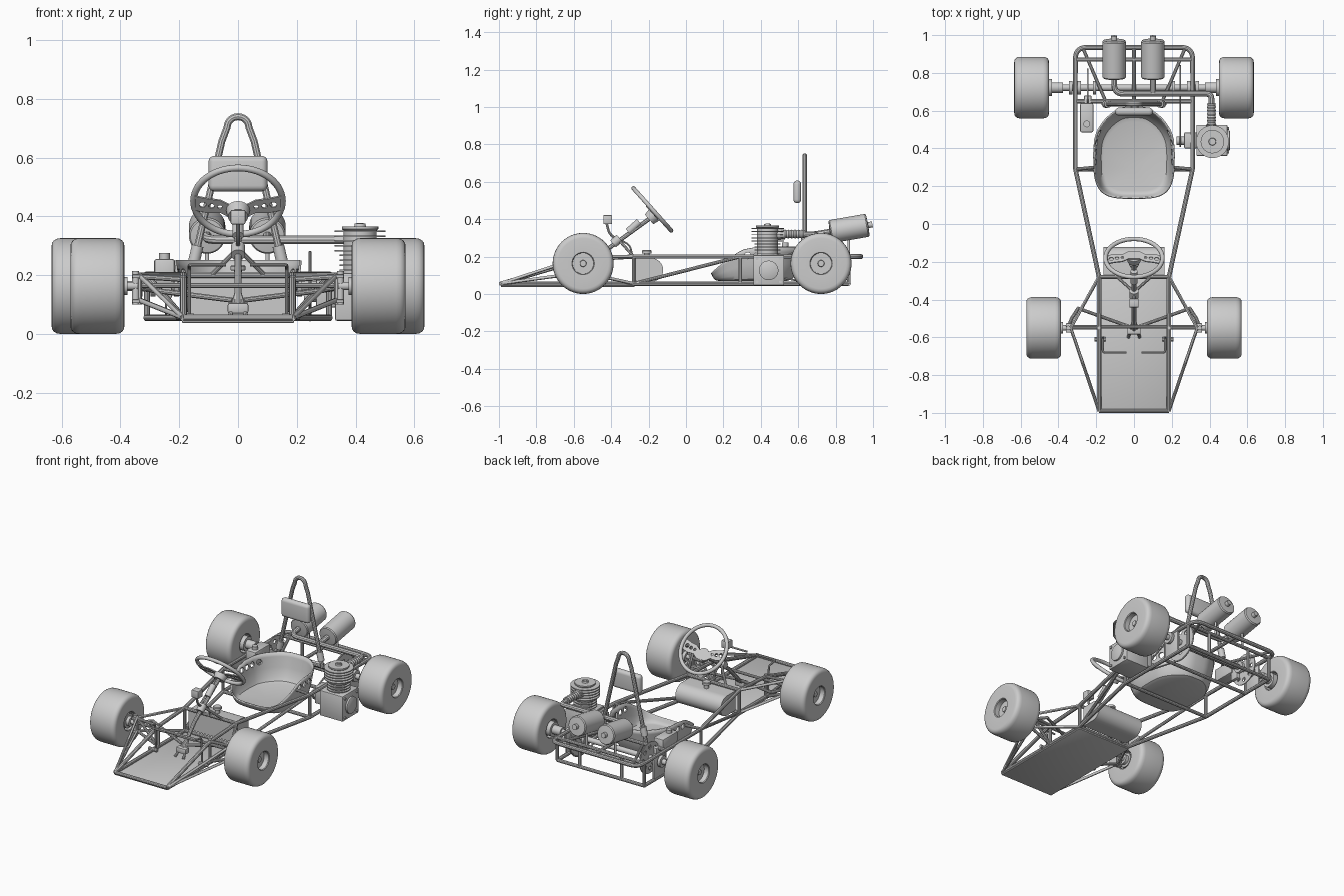
import bpy, bmesh
from math import sin, cos, pi, radians, atan2
from mathutils import Vector as V

if "Cube" in bpy.data.objects:
    bpy.data.objects.remove(bpy.data.objects["Cube"])


def finish(o, smooth=True):
    bpy.ops.object.select_all(action='DESELECT')
    o.select_set(True)
    bpy.context.view_layer.objects.active = o
    if o.type == 'CURVE':
        bpy.ops.object.convert(target='MESH')
        o = bpy.context.view_layer.objects.active
    if smooth:
        bpy.ops.object.shade_smooth_by_angle(angle=radians(35))
    return o


def mesh_obj(name, bm):
    bmesh.ops.recalc_face_normals(bm, faces=bm.faces)
    me = bpy.data.meshes.new(name)
    bm.to_mesh(me)
    bm.free()
    o = bpy.data.objects.new(name, me)
    bpy.context.collection.objects.link(o)
    return o


def flip(p):
    return [(-x, y, z) for x, y, z in p]


def rounded(pts, rad):
    pts = [V(p) for p in pts]
    out = [pts[0]]
    for a, b, c in zip(pts, pts[1:], pts[2:]):
        d = min(rad, (a - b).length * .49, (c - b).length * .49)
        p, q = b + (a - b).normalized() * d, b + (c - b).normalized() * d
        out += [p.lerp(b, t / 6).lerp(b.lerp(q, t / 6), t / 6) for t in range(7)]
    return out + [pts[-1]]


def tubes(name, paths, r, mirror=False, rad=0.0, cyclic=False):
    cu = bpy.data.curves.new(name, 'CURVE')
    cu.dimensions, cu.bevel_depth, cu.bevel_resolution, cu.use_fill_caps = '3D', r, 3, True
    for p in list(paths) + ([flip(q) for q in paths] if mirror else []):
        p = rounded(p, rad) if rad else p
        s = cu.splines.new('POLY')
        s.points.add(len(p) - 1)
        s.use_cyclic_u = cyclic
        for pt, co in zip(s.points, p):
            pt.co = (*co, 1)
    o = bpy.data.objects.new(name, cu)
    bpy.context.collection.objects.link(o)
    return finish(o)


def circle(x, y, r, n=24):
    return [(x + r * cos(2 * pi * i / n), y + r * sin(2 * pi * i / n)) for i in range(n)]


def plate(name, loops, thick, loc, rot):
    cu = bpy.data.curves.new(name, 'CURVE')
    cu.dimensions, cu.fill_mode, cu.extrude = '2D', 'BOTH', thick / 2
    for p in loops:
        s = cu.splines.new('POLY')
        s.points.add(len(p) - 1)
        s.use_cyclic_u = True
        for pt, co in zip(s.points, p):
            pt.co = (co[0], co[1], 0, 1)
    o = bpy.data.objects.new(name, cu)
    o.location, o.rotation_euler = loc, rot
    bpy.context.collection.objects.link(o)
    return finish(o)


def lathe(name, prof, loc, axis, n=40):
    bm = bmesh.new()
    rings = [[bm.verts.new((max(r, 1e-4) * cos(2 * pi * i / n), max(r, 1e-4) * sin(2 * pi * i / n), h))
              for i in range(n)] for r, h in prof]
    for a, b in zip(rings, rings[1:]):
        for i in range(n):
            bm.faces.new((a[i], a[(i + 1) % n], b[(i + 1) % n], b[i]))
    bm.faces.new(rings[0])
    bm.faces.new(rings[-1])
    o = mesh_obj(name, bm)
    o.location = loc
    o.rotation_euler = V(axis).to_track_quat('Z', 'Y').to_euler()
    return finish(o)


def cyl(name, a, b, r, n=24):
    d = V(b) - V(a)
    return lathe(name, [(r, 0), (r, d.length)], a, d, n)


def box(name, x0, x1, y0, y1, z0, z1, bev=.004, seg=2):
    bm = bmesh.new()
    bmesh.ops.create_cube(bm, size=1)
    for v in bm.verts:
        v.co = ((x0 + x1) / 2 + v.co.x * (x1 - x0), (y0 + y1) / 2 + v.co.y * (y1 - y0),
                (z0 + z1) / 2 + v.co.z * (z1 - z0))
    bmesh.ops.bevel(bm, geom=bm.edges[:], offset=bev, segments=seg, affect='EDGES', profile=.5)
    return finish(mesh_obj(name, bm))


# wheels with recessed hubs
half = [(.155, .084), (.147, .09), (.135, .092), (.06, .09), (.056, .086), (.056, .055), (.018, .055), (.016, .065), (0, .065)]
tyre = [(r, -h) for r, h in half[::-1]] + [(.161, -.074), (.163, -.06), (.163, .06), (.161, .074)] + half
for s, side in ((-1, 'left'), (1, 'right')):
    lathe(f'front_{side}_wheel', tyre, (s * .478, -.55, .163), (s, 0, 0), 56)
    lathe(f'rear_{side}_wheel', tyre, (s * .542, .722, .163), (s, 0, 0), 56)
    # spindles, kingpins and hubs
    cyl(f'{side}_spindle', (s * .34, -.55, .163), (s * .44, -.55, .163), .014)
    lathe(f'front_{side}_hub', [(.03, 0), (.03, .02), (.045, .02), (.045, .05)], (s * .375, -.55, .163), (s, 0, 0))
    cyl(f'{side}_kingpin', (s * .348, -.55, .1), (s * .348, -.55, .215), .012)
    box(f'{side}_kingpin_bracket', s * .345 - .015, s * .345 + .015, -.575, -.525, .19, .202)
    box(f'{side}_kingpin_lower_bracket', s * .345 - .015, s * .345 + .015, -.575, -.525, .105, .117)
    lathe(f'rear_{side}_hub', [(.028, 0), (.028, .06), (.045, .06), (.045, .12)], (s * .375, .722, .163), (s, 0, 0))
    # axle bearing carriers and collars
    box(f'{side}_bearing_plate', s * .312 - .006, s * .312 + .006, .665, .78, .06, .2)
    for k, x in enumerate((.20, .28, .325)):
        cyl(f'{side}_axle_collar_{k}', (s * x, .722, .163), (s * (x + .018), .722, .163), .036)
cyl('rear_axle', (-.5, .722, .163), (.5, .722, .163), .017)

# chassis tubes
F, LO, UP = -.99, .055, .2
tubes('lower_rails', [[(.185, F, LO), (.185, -.28, LO), (.31, .29, LO), (.31, .87, LO)]], .012, True)
tubes('upper_rails', [[(.185, F, LO), (.185, -.55, .185), (.185, -.28, UP), (.31, .29, UP), (.31, .87, UP)]], .012, True)
tubes('rear_bumper', [[(-.31, .8, UP), (-.31, .935, UP), (.31, .935, UP), (.31, .8, UP)]], .013, rad=.06)
tubes('front_outriggers', [[(.185, F, LO), (.335, -.55, UP), (.185, -.28, UP)],
                           [(.185, F, LO), (.335, -.55, .115), (.185, -.28, LO)],
                           [(.185, -.55, .185), (.335, -.55, .195)], [(.185, -.55, LO), (.335, -.55, .115)],
                           [(.335, -.55, .1), (.335, -.55, .205)], [(.185, -.55, LO), (.335, -.55, UP)]], .009, True)
tubes('posts', [[(x, y, LO), (x, y, UP)] for x, y in ((.185, -.28), (.185, -.55), (.31, .29), (.31, .66), (.31, .87), (.15, .87))]
      + [[(.185, -.28, LO), (.31, .29, UP)]], .010, True)
tubes('crossbars', [[(-x, y, z), (x, y, z)] for x, y, z in
                    ((.185, F, LO), (.185, -.28, LO), (.185, -.28, UP), (.31, .29, LO), (.31, .65, LO),
                     (.31, .65, UP), (.31, .87, LO), (.31, .87, UP))] + [[(0, .64, UP), (0, .93, UP)]], .011)
tubes('rear_braces', [[(.15, .65, UP), (.27, .93, UP)], [(.31, .29, UP), (.205, .3, UP)]], .009, True)
box('floor_pan', -.19, .19, F, -.275, .038, .047, .002)

# seat tub
def rim(y):
    pts = [(.12, .10), (.2, .17), (.3, .235), (.37, .25), (.7, .25)]
    for (a, za), (b, zb) in zip(pts, pts[1:]):
        if y <= b:
            return za + (zb - za) * (y - a) / (b - a)


bm, n, prev = bmesh.new(), 64, None
sg = lambda v: (abs(v) ** .55) * (1 if v > 0 else -1)
for s, f in ((.02, 0), (.75, 0), (.83, .05), (.89, .2), (.94, .5), (.98, .85), (1, 1)):
    ring = []
    for i in range(n):
        a = 2 * pi * i / n
        x, y = .216 * sg(cos(a)), .378 + .245 * sg(sin(a))
        x *= 1 - .42 * max(0, (y - .4) / .22) ** 2
        ring.append(bm.verts.new((x * s, .3 + (y - .3) * s, .07 + f * (rim(y) - .07))))
    if prev:
        for i in range(n):
            bm.faces.new((prev[i], prev[(i + 1) % n], ring[(i + 1) % n], ring[i]))
    else:
        bm.faces.new(ring)
    prev = ring
seat = mesh_obj('seat', bm)
seat.modifiers.new('shell', 'SOLIDIFY').thickness = .008
bm = bmesh.new()
for k in range(4):
    vs = [[bm.verts.new((x, .33 + .05 * k + cy, .205 + cz)) for cy, cz in circle(0, 0, .017)] for x in (-.3, .3)]
    for i in range(24):
        bm.faces.new((vs[0][i], vs[0][(i + 1) % 24], vs[1][(i + 1) % 24], vs[1][i]))
    bm.faces.new(vs[0])
    bm.faces.new(vs[1])
cutter = mesh_obj('seat_hole_cutter', bm)
cutter.hide_render = True
cutter.hide_set(True)
m = seat.modifiers.new('holes', 'BOOLEAN')
m.object, m.operation = cutter, 'DIFFERENCE'
finish(seat)
bpy.ops.object.modifier_apply(modifier='shell')
bpy.ops.object.modifier_apply(modifier='holes')
bpy.data.objects.remove(cutter)

# roll hoop and headrest
arc = [(.037 * cos(a), .635, .703 + .036 * sin(a)) for a in [pi * i / 12 for i in range(13)]]
tubes('roll_hoop', [[(.16, .635, .2), (.055, .635, .655)] + arc + [(-.055, .635, .655), (-.16, .635, .2)]], .0125)
for s in (-1, 1):
    cyl('roll_hoop_clamp', (s * .15, .635, .245), (s * .137, .635, .3), .02)
box('headrest', -.1, .1, .574, .616, .485, .606, .02, 5)

# fuel tank with rounded back, and filler cap
bm = bmesh.new()
prof = [(-.272, .065), (-.272, .192)] + [(-.187 + .065 * cos(a), .1285 + .0635 * sin(a))
                                         for a in [pi / 2 - pi * i / 16 for i in range(17)]]
bm.faces.new([bm.verts.new((-.162, y, z)) for y, z in prof])
g = bmesh.ops.extrude_face_region(bm, geom=bm.faces[:])
bmesh.ops.translate(bm, vec=(.324, 0, 0), verts=[e for e in g['geom'] if isinstance(e, bmesh.types.BMVert)])
finish(mesh_obj('fuel_tank', bm))
lathe('filler_cap', [(.014, 0), (.014, .025), (.026, .027), (.026, .04), (.022, .044)], (0, -.21, .19), (0, 0, 1))

# steering wheel, spoke plate and column
C, tilt = V((0, -.18, .452)), radians(-48.2)
N = V((0, .745, .667))
bpy.ops.mesh.primitive_torus_add(major_radius=.151, minor_radius=.0115, major_segments=56, minor_segments=14,
                                 location=C, rotation=(tilt, 0, 0))
bpy.context.object.name = 'steering_wheel_rim'
finish(bpy.context.object)
side = [(.03, .062), (.06, .04), (.1, .042), (.147, .03), (.147, -.035), (.1, -.022), (.06, -.015), (.03, .005)]
outline = side + [(-x, y) for x, y in side[::-1]]
holes = [circle(s * x, y, r, 16) for s in (-1, 1) for x, y, r in ((.12, .004, .012), (.09, .01, .01), (.062, .014, .008))]
plate('steering_spokes', [outline] + holes, .006, C - N * .012, (tilt, 0, 0))
lathe('steering_hub', [(.034, 0), (.04, .03), (.04, .035)], C - N * .05 + V((0, .02, -.02)), N)
tubes('steering_column', [[C + V((0, .02, -.02)) - N * .03, (0, -.44, .225), (0, -.56, .095)]], .012)
cyl('column_sleeve', (0, -.25, .386), (0, -.31, .333), .019)
cyl('column_bearing', (0, -.355, .298), (0, -.39, .268), .024)
tubes('column_supports', [[(0, -.36, .29), (.09, -.28, .2)], [(0, -.5, .155), (.03, -.6, .05)]], .008, True)
tubes('column_stay', [[(0, -.35, .29), (0, -.3, .26), (0, -.285, .2)]], .005, rad=.02)
box('steering_foot', -.035, .035, -.585, -.545, .07, .105, .006)
# small dash gauge
box('gauge', -.025, .025, -.442, -.395, .373, .422, .005)
tubes('gauge_stem', [[(0, -.425, .38), (0, -.41, .32), (0, -.365, .29)]], .007, rad=.03)
# steering linkage
tubes('tie_rods', [[(.02, -.545, .115), (.30, -.445, .15)], [(0, -.545, .165), (.335, -.545, .165)]], .009, True)
tubes('steering_arms', [[(.35, -.55, .163), (.33, -.5, .155), (.295, -.445, .15)]], .009, True)
# pedals
tubes('pedals', [[(.165, -.6, .05), (.165, -.61, .225), (.165, -.68, .235), (.04, -.68, .235)]], .006, True, .012)
tubes('pedal_pivots', [[(.15, -.61, .06), (.21, -.61, .06)]], .011, True)

# brake disc, caliper block and reservoir
spots = [circle(.068 * cos(a), .068 * sin(a), .013, 14) for a in [2 * pi * i / 8 for i in range(8)]]
plate('brake_disc', [circle(0, 0, .1, 48)] + spots, .006, (-.245, .722, .163), (0, pi / 2, 0))
box('brake_cylinder', -.285, -.215, .485, .64, .17, .255, .008)
lathe('brake_reservoir_cap', [(.018, 0), (.018, .02)], (-.25, .53, .255), (0, 0, 1))
box('brake_caliper', -.265, -.225, .62, .68, .12, .21, .006)

# sprocket and chain
plate('sprocket', [circle(0, 0, .113, 56)] + spots, .005, (.245, .722, .163), (0, pi / 2, 0))
arc1 = [(.245, .722 + .115 * cos(a), .163 + .115 * sin(a)) for a in [radians(-108 + 216 * i / 24) for i in range(25)]]
arc2 = [(.245, .44 + .028 * cos(a), .13 + .028 * sin(a)) for a in [radians(108 + 144 * i / 10) for i in range(11)]]
tubes('chain', [arc1 + arc2], .005, cyclic=True)

# engine: crankcase, drive housing, finned cylinder
box('crankcase', .33, .495, .36, .525, .045, .208, .006)
box('drive_housing', .265, .335, .4, .485, .09, .2, .008)
cyl('drive_shaft', (.225, .44, .13), (.28, .44, .13), .022)
lathe('crankcase_cover', [(.052, 0), (.052, .012), (.047, .015)], (.494, .442, .126), (1, 0, 0))
for y in (.38, .505):
    for z in (.065, .188):
        cyl('cover_bolt', (.49, y, z), (.503, y, z), .008, 8)
fins = [(.06, .2)]
for k in range(9):
    z, r = .215 + .0165 * k, .07 + .017 * (k > 3)
    fins += [(.056, z), (r, z), (r, z + .005), (.056, z + .005)]
lathe('finned_cylinder', fins + [(.062, .357), (.062, .366), (.02, .366), (.018, .375)], (.415, .436, 0), (0, 0, 1), 36)
cyl('spark_plug', (.415, .436, .366), (.415, .436, .378), .012, 8)

# exhaust: flexible section, manifold and twin mufflers
rings = [(.02 + .004 * (k % 2), .009 * k) for k in range(14)]
lathe('flexible_exhaust', rings, (.41, .52, .32), (0, 1, 0), 20)
cyl('exhaust_flange', (.41, .485, .315), (.41, .525, .32), .028)
tubes('exhaust_manifold', [[(.41, .63, .32), (.41, .69, .32), (-.105, .69, .32), (-.105, .8, .338)],
                           [(.1, .69, .32), (.1, .8, .338)]], .0155, rad=.05)
for x in (-.105, .1):
    lathe('muffler', [(.02, -.004), (.057, 0), (.062, .006), (.062, .196), (.057, .203), (.016, .205), (.016, .228), (.01, .228)],
          (x, .772, .333), (0, .98, .17))
    cyl('muffler_hanger', (x, .87, UP), (x, .87, .3), .007)
